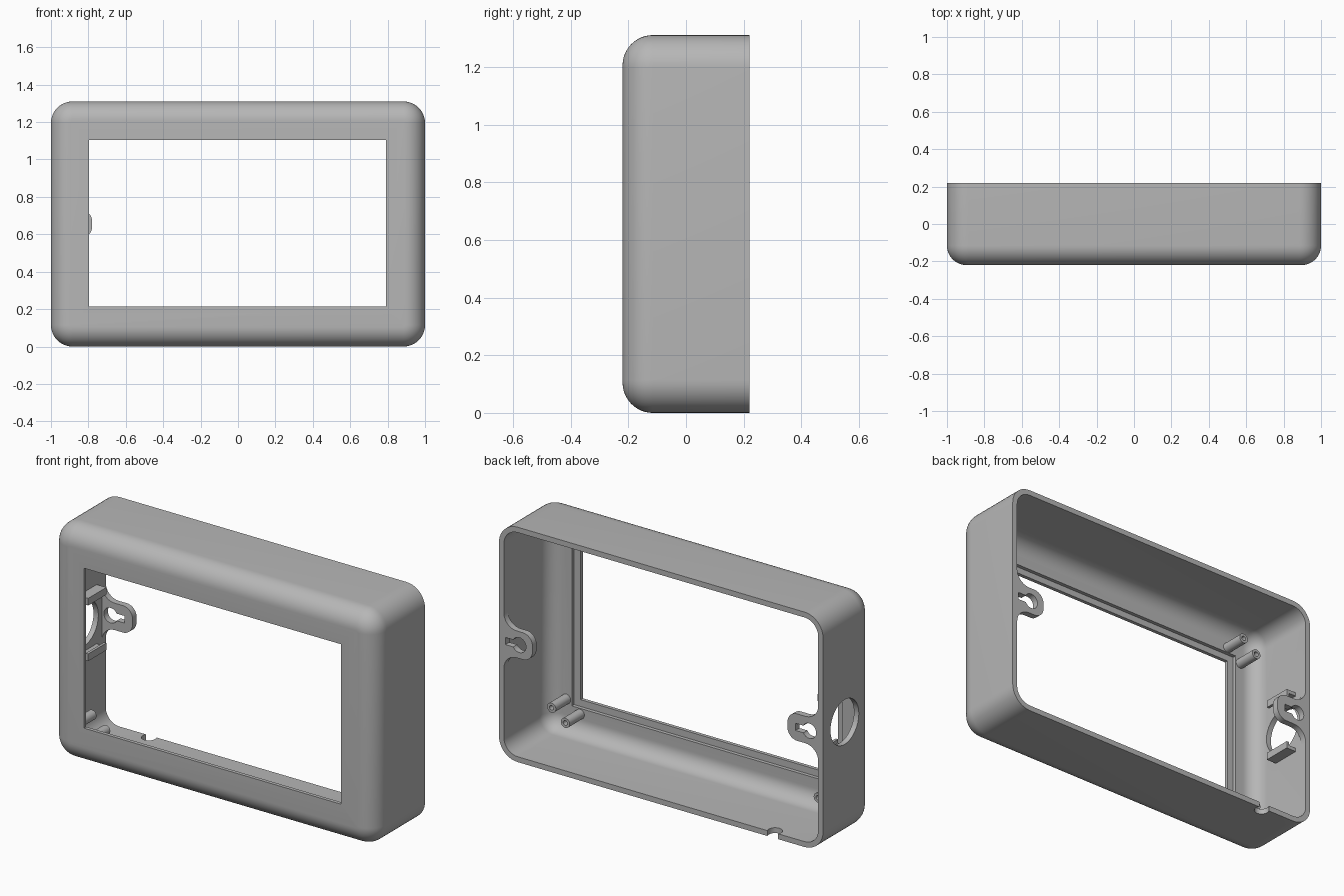
import bpy, bmesh
from math import sin, cos, pi, radians
from mathutils import Matrix

cube = bpy.data.objects.get("Cube")
if cube:
    bpy.data.objects.remove(cube, do_unlink=True)

grey = bpy.data.materials.new("plain grey plastic")
grey.use_nodes = True
GREY = (0.47, 0.47, 0.47, 1)
grey.diffuse_color = GREY
grey.node_tree.nodes["Principled BSDF"].inputs["Base Color"].default_value = GREY

W, H, BACK, FRONT = 1.0, 1.31, 0.22, -0.22
MID = H / 2
WALL = 0.03


def make(name, bm):
    bmesh.ops.recalc_face_normals(bm, faces=bm.faces)
    mesh = bpy.data.meshes.new(name)
    bm.to_mesh(mesh)
    bm.free()
    mesh.materials.append(grey)
    ob = bpy.data.objects.new(name, mesh)
    bpy.context.collection.objects.link(ob)
    return ob


def activate(ob):
    bpy.ops.object.select_all(action='DESELECT')
    ob.select_set(True)
    bpy.context.view_layer.objects.active = ob


def smooth(ob):
    activate(ob)
    bpy.ops.object.shade_smooth_by_angle(angle=radians(30))


def arc(cx, cz, r, a0, a1, n=10):
    """Points on an arc, angles in degrees."""
    angles = [radians(a0 + (a1 - a0) * i / n) for i in range(n + 1)]
    return [(cx + r * cos(a), cz + r * sin(a)) for a in angles]


def round_rect(inset, radius):
    """Rounded outline of the case, drawn in from the outer size."""
    hw, hh, r = W - inset, MID - inset, max(radius - inset, 0.012)
    pts = []
    for k, (sx, sz) in enumerate([(1, 1), (-1, 1), (-1, -1), (1, -1)]):
        pts += arc(sx * (hw - r), MID + sz * (hh - r), r, 90 * k, 90 * k + 90)
    return pts


def loft(name, sections):
    """Join equal outlines, each given as (y, points), and cap both ends."""
    bm = bmesh.new()
    rings = [[bm.verts.new((x, y, z)) for x, z in pts] for y, pts in sections]
    n = len(rings[0])
    for a, b in zip(rings, rings[1:]):
        for i in range(n):
            j = (i + 1) % n
            bm.faces.new((a[i], a[j], b[j], b[i]))
    bm.faces.new(rings[0])
    bm.faces.new(rings[-1])
    return make(name, bm)


def soft_box(name, inset, front, back, fillet):
    """Case-shaped block with a filleted front edge."""
    sections = [(back, round_rect(inset, 0.115))]
    for i in range(13):
        a = pi / 2 * i / 12
        d = inset + fillet * (1 - cos(a))
        sections.append((front + fillet * (1 - sin(a)), round_rect(d, 0.115)))
    return loft(name, sections)


def box(name, lo, hi):
    bm = bmesh.new()
    size = [b - a for a, b in zip(lo, hi)]
    centre = [(a + b) / 2 for a, b in zip(lo, hi)]
    bmesh.ops.create_cube(bm, size=1, matrix=Matrix.Translation(centre) @ Matrix.Diagonal((*size, 1)))
    return make(name, bm)


def cylinder(name, centre, radius, length, axis):
    bm = bmesh.new()
    turn = {'X': Matrix.Rotation(pi / 2, 4, 'Y'), 'Y': Matrix.Rotation(pi / 2, 4, 'X'),
            'Z': Matrix.Identity(4)}[axis]
    bmesh.ops.create_cone(bm, cap_ends=True, segments=32, radius1=radius, radius2=radius,
                          depth=length, matrix=Matrix.Translation(centre) @ turn)
    return make(name, bm)


def cut(ob, *cutters):
    for c in cutters:
        activate(ob)
        mod = ob.modifiers.new("cut", 'BOOLEAN')
        mod.operation, mod.solver, mod.object = 'DIFFERENCE', 'EXACT', c
        bpy.ops.object.modifier_apply(modifier=mod.name)
        bpy.data.objects.remove(c, do_unlink=True)


# Case: hollow shell with window, screen recess, side port and bottom notch
case = soft_box("case_shell", 0, FRONT, BACK, 0.105)
cut(case,
    soft_box("cavity", WALL, -0.18, BACK + 0.1, 0.085),
    box("window", (-0.797, -0.4, 0.213), (0.79, 0, 1.105)),
    box("recess", (-0.835, -0.2, 0.175), (0.83, -0.1, 1.14)),
    cylinder("port", (-W, 0.03, MID), 0.125, 0.2, 'X'),
    cylinder("notch", (-0.69, 0.2, 0), 0.038, 0.2, 'Z'))
smooth(case)

# Hanging tabs with flared roots, flush with the back rim
HALF, FLARE, CORNER = 0.075, 0.08, 0.06


def hanging_tab(name, side, length, hole_x):
    root = WALL
    upper = [(0.012, HALF + FLARE)]
    upper += arc(root + FLARE, HALF + FLARE, FLARE, 180, 270)
    upper += arc(length - CORNER, HALF - CORNER, CORNER, 90, 0)
    outline = upper + [(u, -z) for u, z in reversed(upper)]
    pts = [(side * (W - u), MID + z) for u, z in outline]
    tab = loft(name, [(BACK - 0.035, pts), (BACK, pts)])
    slot_end = hole_x + 0.085
    cut(tab,
        cylinder("keyhole_round", (hole_x, 0.2, MID), 0.042, 0.3, 'Y'),
        box("keyhole_slot", (hole_x, 0.1, MID - 0.02), (slot_end, 0.3, MID + 0.02)))
    smooth(tab)


hanging_tab("left_hanging_tab", 1, 0.207, 0.875)
hanging_tab("right_hanging_tab", -1, 0.22, -0.915)

# Screw posts beside the window corners
for side, up, corner in [(1, -1, "left_lower"), (-1, -1, "right_lower"), (-1, 1, "right_upper")]:
    for x, dz, place in [(0.865, 0.45, "outer"), (0.78, 0.512, "inner")]:
        px, pz = side * x, MID + up * dz
        post = cylinder(f"{corner}_{place}_post", (px, -0.125, pz), 0.027, 0.15, 'Y')
        cut(post, cylinder("screw_hole", (px, -0.05, pz), 0.013, 0.16, 'Y'))
        smooth(post)

# Ledges above and below the side port
for up, place in [(1, "upper"), (-1, "lower")]:
    z = MID + up * 0.165
    box(f"{place}_port_ledge", (-0.985, -0.02, z - 0.01), (-0.91, 0.14, z + 0.01))
    zl = z - up * 0.012
    box(f"{place}_port_lip", (-0.925, -0.02, zl - 0.018), (-0.91, 0.14, zl + 0.018))
